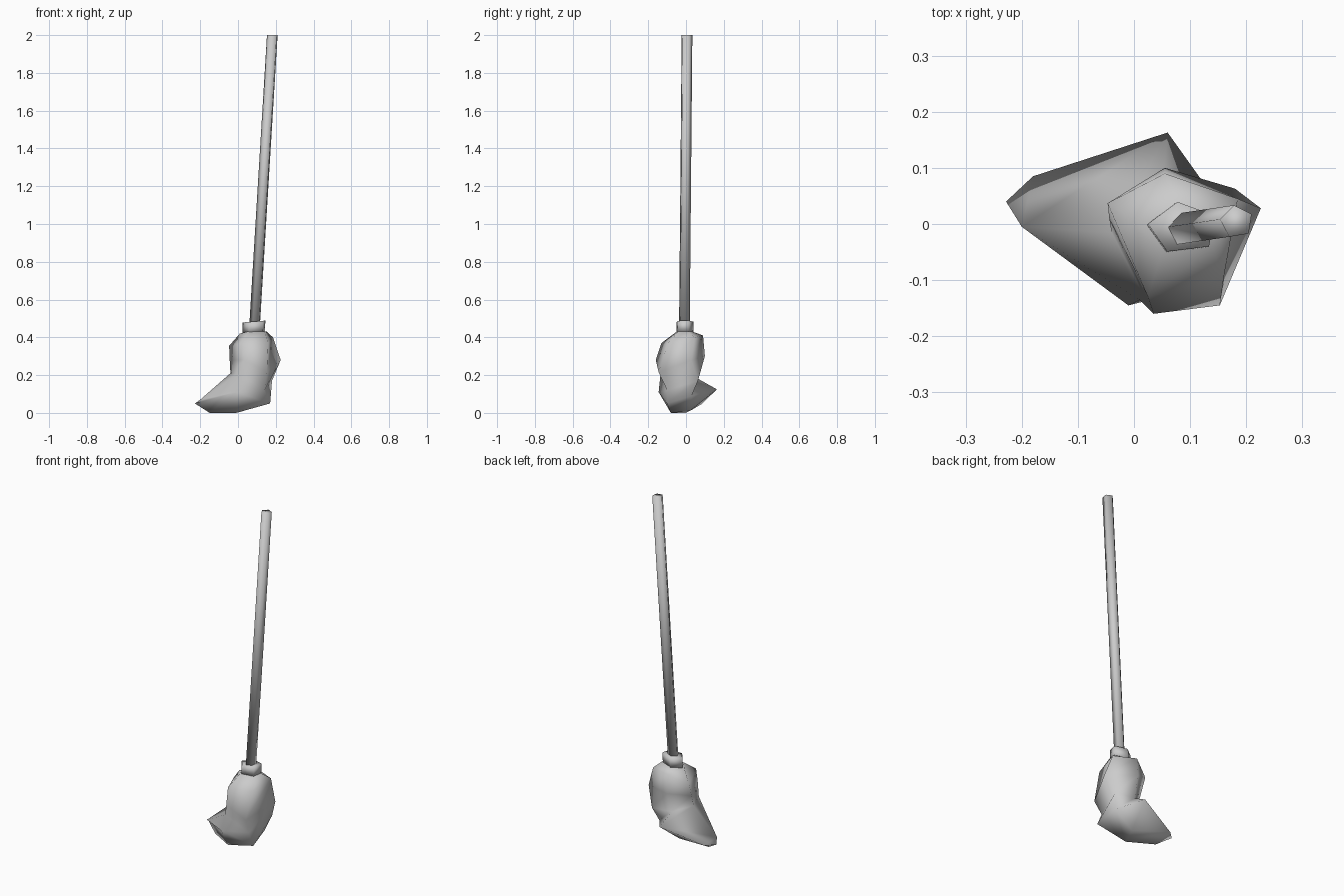
import bpy, bmesh, math
from mathutils import Vector

cube = bpy.data.objects.get("Cube")
if cube:
    bpy.data.objects.remove(cube)

grey = bpy.data.materials.new("light_grey")
grey.use_nodes = True
colour = (0.6, 0.6, 0.6, 1)
grey.diffuse_color = colour
grey.node_tree.nodes["Principled BSDF"].inputs["Base Color"].default_value = colour


def loft(name, rings):
    """Skin a stack of five-sided rings, close both ends and shade smooth."""
    bm = bmesh.new()
    loops = [[bm.verts.new(p) for p in ring] for ring in rings]
    for a, b in zip(loops, loops[1:]):
        for i in range(5):
            j = (i + 1) % 5
            bm.faces.new((a[i], a[j], b[j], b[i]))
    bm.faces.new(loops[0])
    bm.faces.new(loops[-1])
    bmesh.ops.recalc_face_normals(bm, faces=bm.faces)
    for face in bm.faces:
        face.smooth = True
    mesh = bpy.data.meshes.new(name)
    bm.to_mesh(mesh)
    bm.free()
    mesh.materials.append(grey)
    obj = bpy.data.objects.new(name, mesh)
    bpy.context.collection.objects.link(obj)


def pentagon(centre, radius_x, radius_y, tilt=0):
    """Ring with one corner near -x, climbing towards +x by tilt."""
    ring = []
    for i in range(5):
        a = math.pi - 0.15 - i * math.tau / 5
        dx = radius_x * math.cos(a)
        ring.append(Vector(centre) + Vector((dx, radius_y * math.sin(a), dx * tilt)))
    return ring


# Leaning handle
loft("handle", [pentagon((0.088, -0.01, 0.44), 0.03, 0.03),
                pentagon((0.183, 0.004, 2.0), 0.03, 0.03)])

# Collar joining the handle to the head
loft("collar", [pentagon((0.086, -0.008, 0.425), 0.064, 0.047, 0.08),
                pentagon((0.088, -0.007, 0.484), 0.064, 0.047, 0.08)])

# Mop head: corners run left, back, right, front right, front
loft("mop_head", [
    # neck
    [(0.01, 0, .42), (0.085, 0.035, .43), (0.15, 0.01, .432), (0.14, -0.04, .43), (0.05, -0.05, .43)],
    # shoulder
    [(-0.047, 0.037, .355), (0.055, 0.09, .41), (0.185, 0.045, .40), (0.16, -0.095, .37), (0.025, -0.13, .37)],
    # belly
    [(-0.044, 0.01, .28), (0.055, 0.10, .30), (0.226, 0.028, .28), (0.153, -0.145, .215), (0.035, -0.16, .28)],
    # waist
    [(-0.04, -0.015, .21), (0.05, 0.065, .18), (0.18, 0.063, .17), (0.14, -0.10, .12), (0.01, -0.135, .205)],
    # flared strands
    [(-0.20, -0.005, .07), (0.06, 0.163, .125), (0.155, 0.03, .09), (0.17, -0.10, .05), (-0.01, -0.145, .11)],
    # trailing tip and floor contact
    [(-0.228, 0.04, .05), (-0.18, 0.085, .048), (0.03, 0.02, .01), (-0.01, -0.08, 0), (-0.15, 0, 0)],
])
